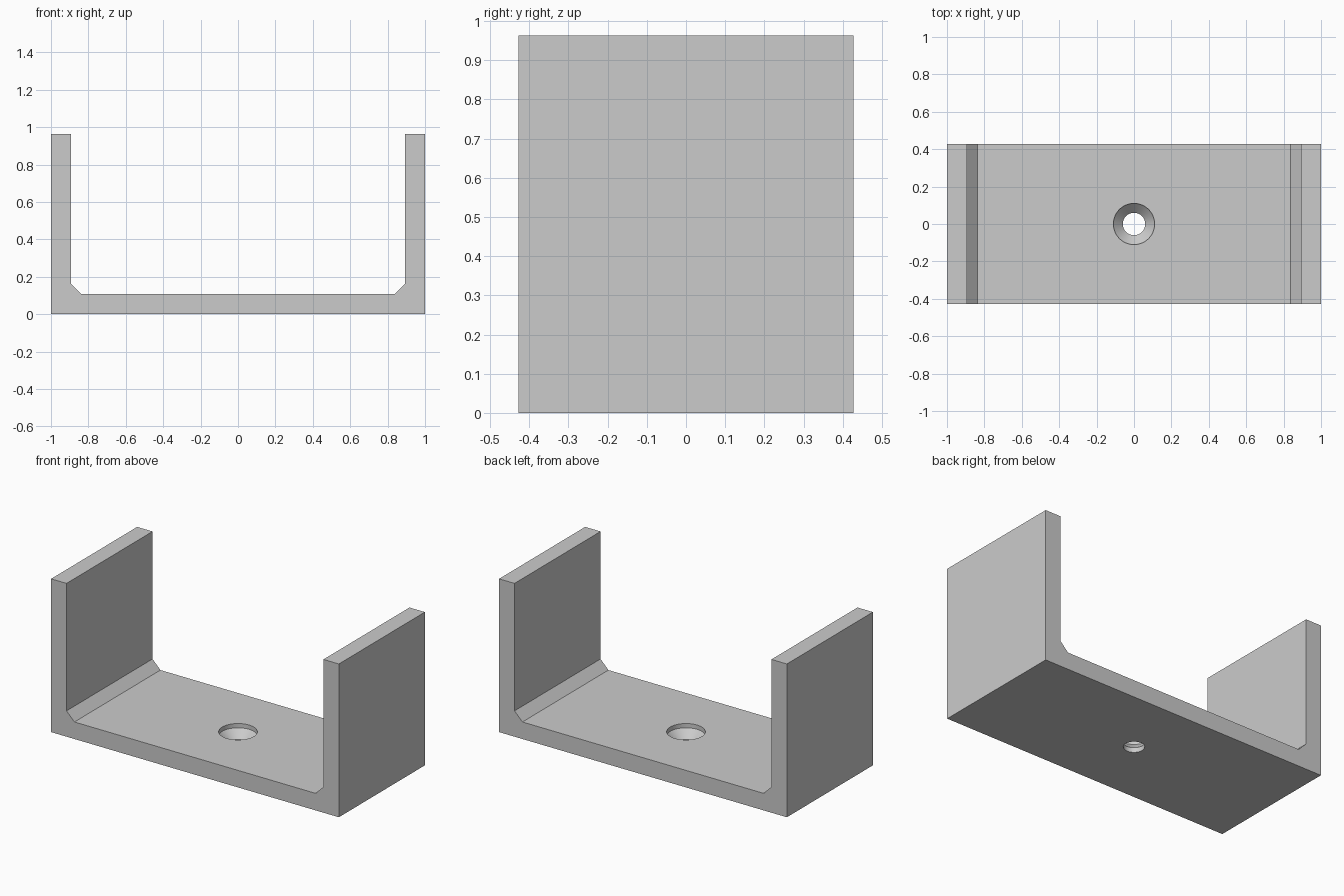
import bpy
import bmesh
import math

cube = bpy.data.objects.get("Cube")
if cube:
    bpy.data.objects.remove(cube, do_unlink=True)

DEPTH, HEIGHT, WALL, CHAMFER = 0.854, 0.963, 0.107, 0.055

grey = bpy.data.materials.new("plain_grey")
grey.use_nodes = True
grey.diffuse_color = (0.6, 0.6, 0.6, 1)
grey.node_tree.nodes["Principled BSDF"].inputs["Base Color"].default_value = (0.6, 0.6, 0.6, 1)


def make_object(name, bm):
    bmesh.ops.recalc_face_normals(bm, faces=bm.faces)
    mesh = bpy.data.meshes.new(name)
    bm.to_mesh(mesh)
    bm.free()
    mesh.materials.append(grey)
    obj = bpy.data.objects.new(name, mesh)
    bpy.context.collection.objects.link(obj)
    return obj


# U-shaped bracket: half profile mirrored, then extruded along y
inner = 1 - WALL
half = [(1, 0), (1, HEIGHT), (inner, HEIGHT),
        (inner, WALL + CHAMFER), (inner - CHAMFER, WALL)]
profile = half + [(-x, z) for x, z in reversed(half)]
bm = bmesh.new()
face = bm.faces.new([bm.verts.new((x, -DEPTH / 2, z)) for x, z in profile])
extruded = bmesh.ops.extrude_face_region(bm, geom=[face])["geom"]
bmesh.ops.translate(bm, vec=(0, DEPTH, 0),
                    verts=[v for v in extruded if isinstance(v, bmesh.types.BMVert)])
bracket = make_object("u_bracket", bm)

# Countersunk screw hole cutter: stacked rings (radius, height)
SIDES = 64
bm = bmesh.new()
rings = []
for radius, z in [(0.06, -0.05), (0.06, 0.03), (0.11, 0.08), (0.11, 0.2)]:
    angles = [2 * math.pi * i / SIDES for i in range(SIDES)]
    rings.append([bm.verts.new((radius * math.cos(a), radius * math.sin(a), z)) for a in angles])
for low, high in zip(rings, rings[1:]):
    for i in range(SIDES):
        j = (i + 1) % SIDES
        bm.faces.new((low[i], low[j], high[j], high[i]))
bm.faces.new(rings[0])
bm.faces.new(rings[-1])
cutter = make_object("screw_hole_cutter", bm)
cutter.hide_render = True

# Cut the hole, then drop the cutter
cut = bracket.modifiers.new("screw_hole", "BOOLEAN")
cut.operation = "DIFFERENCE"
cut.solver = "EXACT"
cut.object = cutter
bpy.context.view_layer.objects.active = bracket
bracket.select_set(True)
bpy.ops.object.modifier_apply(modifier=cut.name)
bpy.data.objects.remove(cutter, do_unlink=True)

# Smooth hole walls, sharp bracket edges
bpy.ops.object.shade_smooth_by_angle(angle=math.radians(30))
